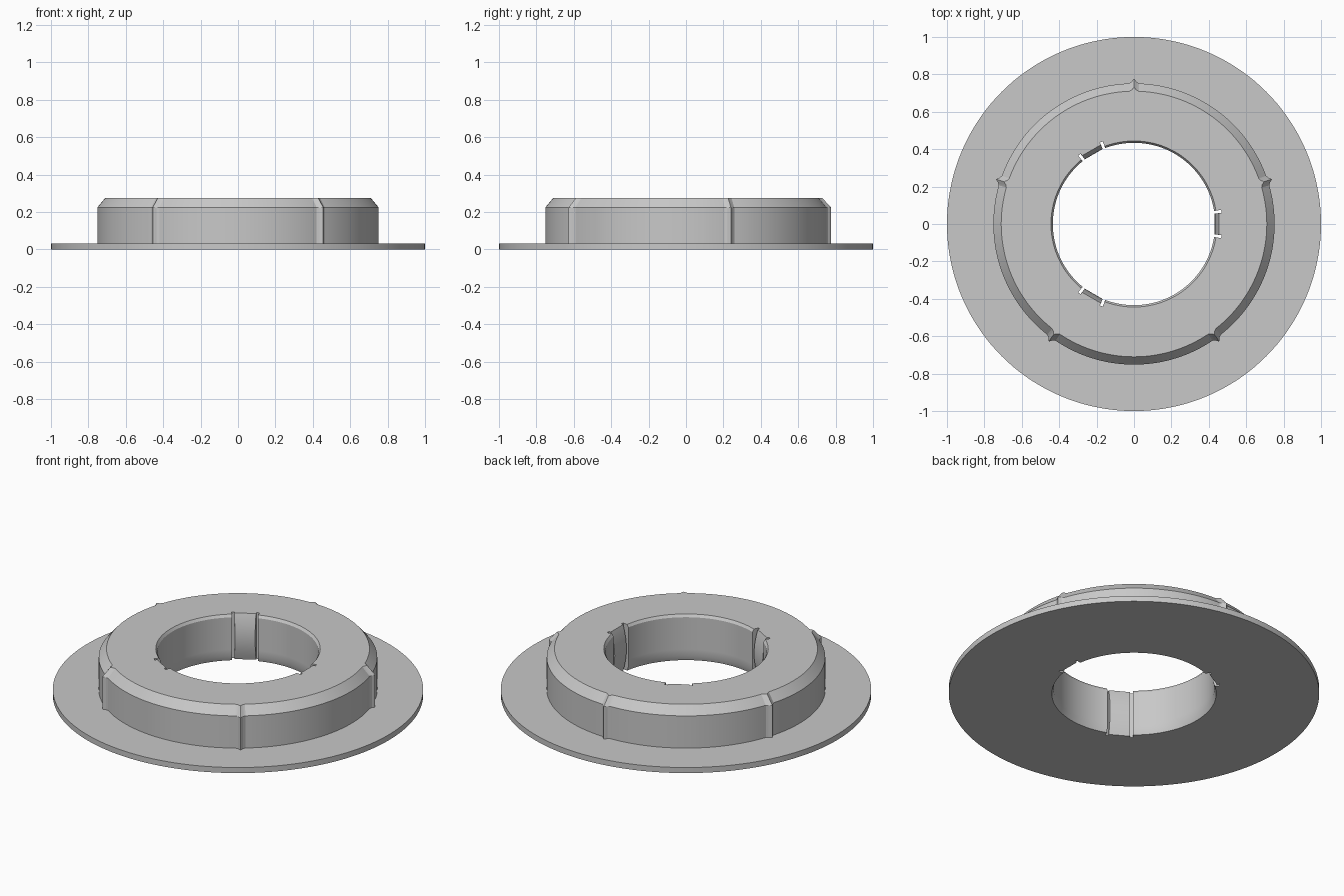
import bpy
import bmesh
from math import pi, sin, cos, tau, asin

cube = bpy.data.objects.get("Cube")
if cube:
    bpy.data.objects.remove(cube, do_unlink=True)

# Plain grey material
grey = bpy.data.materials.new("satin_grey")
grey.use_nodes = True
colour = (0.58, 0.58, 0.58, 1)
grey.diffuse_color = colour
grey.node_tree.nodes["Principled BSDF"].inputs["Base Color"].default_value = colour

# Main sizes
HEIGHT, FLANGE_TOP, CHAMFER_Z = 0.275, 0.033, 0.225
BORE, BORE_EDGE, SLIT_R = 0.434, 0.444, 0.472
SLIT_IN, SLIT_OUT = 0.056 / 0.44, 0.071 / 0.44
RIB_SHAPE = [(0, 0.023), (0.007, 0.019), (0.018, 0.008), (0.036, 0)]
RIBS = [pi / 2 + tau * k / 5 for k in range(5)]
TABS = [tau * k / 3 for k in range(3)]


def offset(a, centre):
    """Signed angle from a centre, between -pi and pi."""
    return (a - centre + pi) % tau - pi


def rib_height(a):
    """How far the hub's outer ribs stand out at this angle."""
    d = min(abs(offset(a, c)) for c in RIBS)
    for (d0, h0), (d1, h1) in zip(RIB_SHAPE, RIB_SHAPE[1:]):
        if d <= d1:
            return h0 + (h1 - h0) * (d - d0) / (d1 - d0)
    return 0


def bore_radius(a, z):
    """Bore with edge chamfers, three bowed tabs and a slit beside each."""
    d = min((offset(a, c) for c in TABS), key=abs)
    if abs(d) < SLIT_IN:
        t = 2 * z / HEIGHT - 1
        return (0.431 + 0.024 * t * t) / cos(d)
    if abs(d) < SLIT_OUT:
        return SLIT_R
    return BORE_EDGE if z in (0, HEIGHT) else BORE


# Angles: an even circle plus the corners of ribs, tabs and slits
EPS = 0.0004
angles = {tau * k / 144 for k in range(144)}
special = [c + s * d for c in RIBS for d, h in RIB_SHAPE for s in (-1, 1)]
special += [c + s * d + e for c in TABS for d in (SLIT_IN, SLIT_OUT)
            for s in (-1, 1) for e in (-EPS, EPS)]
special = {round(a % tau, 6) for a in special}
angles = {a for a in angles if all(abs(offset(a, s)) > 0.004 for s in special)}
angles = sorted(angles | special)

# Heights down the bore, with a ring just inside each chamfer
bore_z = [HEIGHT, HEIGHT - 0.015] + [HEIGHT * k / 8 for k in range(7, 1, -1)] + [0.03, 0]


def section(a):
    """Cross-section as (radius, height), from the flange's underside up and around."""
    rib = rib_height(a)
    outer = [(1, 0), (1, FLANGE_TOP), (0.752 + rib, FLANGE_TOP),
             (0.752 + rib, CHAMFER_Z), (0.71 + rib * 0.8, HEIGHT)]
    return outer + [(bore_radius(a, z), z) for z in bore_z]


# Skin the cross-sections into one closed collar
bm = bmesh.new()
rings = [[bm.verts.new((r * cos(a), r * sin(a), z)) for r, z in section(a)]
         for a in angles]
for i, ring in enumerate(rings):
    after = rings[(i + 1) % len(rings)]
    for j in range(len(ring)):
        k = (j + 1) % len(ring)
        bm.faces.new((ring[j], after[j], after[k], ring[k]))
bmesh.ops.recalc_face_normals(bm, faces=bm.faces)
mesh = bpy.data.meshes.new("flanged_collar")
bm.to_mesh(mesh)
bm.free()
mesh.materials.append(grey)
collar = bpy.data.objects.new("flanged_collar", mesh)
bpy.context.collection.objects.link(collar)

# Smooth round walls, crisp edges
bpy.ops.object.select_all(action='DESELECT')
collar.select_set(True)
bpy.context.view_layer.objects.active = collar
bpy.ops.object.shade_smooth_by_angle(angle=pi / 9)
